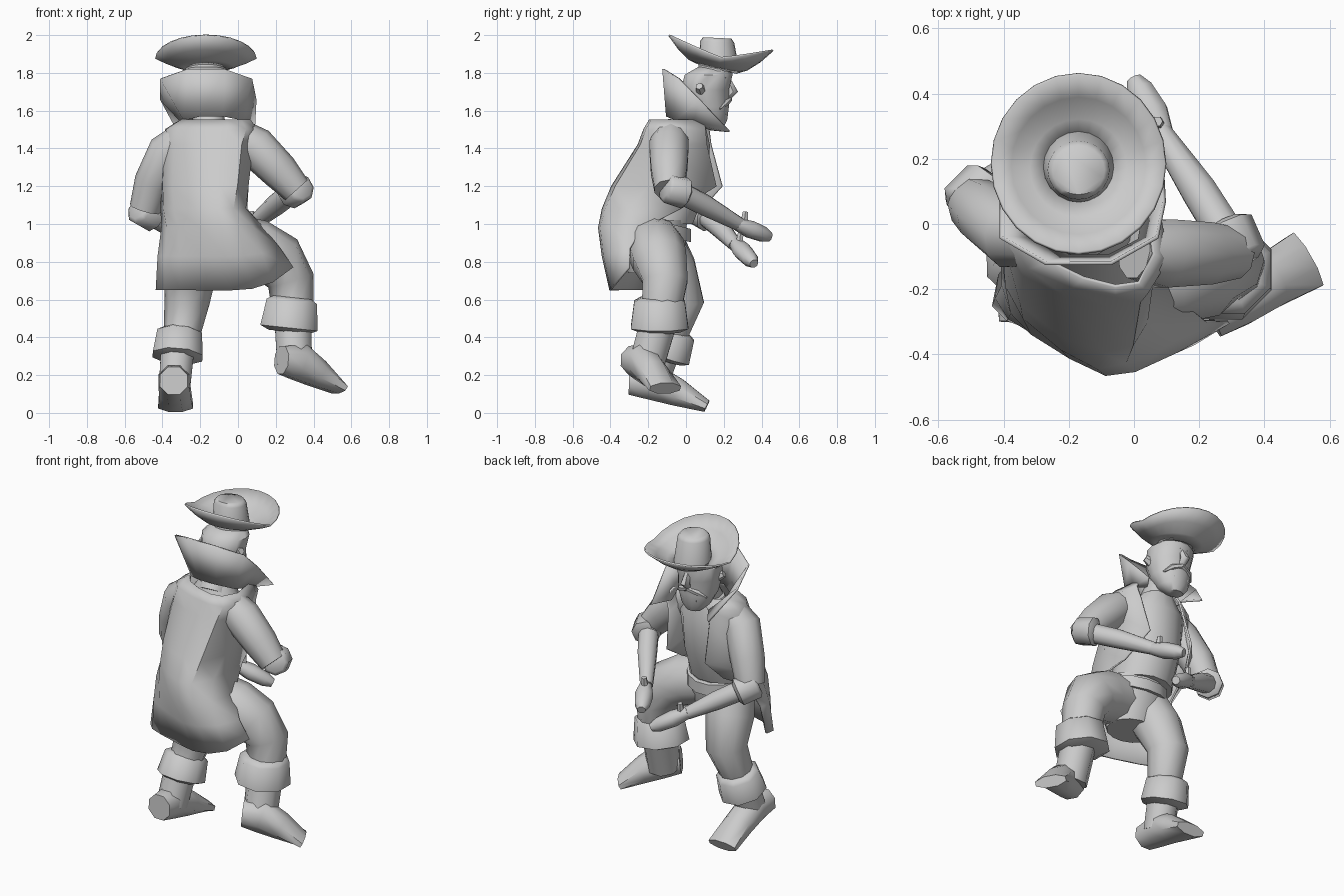
import bpy
import bmesh
from math import sin, cos, pi, radians
from mathutils import Vector

default_cube = bpy.data.objects.get("Cube")
if default_cube:
    bpy.data.objects.remove(default_cube)

material = bpy.data.materials.new("plain_grey")
material.use_nodes = True
grey = (0.6, 0.6, 0.6, 1)
material.diffuse_color = grey
material.node_tree.nodes["Principled BSDF"].inputs["Base Color"].default_value = grey
parts = []
middle = -.17  # x of the head and hat


def skin(name, rings, closed=True, thickness=0):
    """Join rings of points into a surface; sheets get a little thickness."""
    bm = bmesh.new()
    rows = [[bm.verts.new(point) for point in ring] for ring in rings]
    count = len(rows[0])
    for low, high in zip(rows, rows[1:]):
        for i in range(count if closed else count - 1):
            j = (i + 1) % count
            bm.faces.new((low[i], low[j], high[j], high[i]))
    if not thickness:
        bm.faces.new(rows[0])
        bm.faces.new(rows[-1])
    bmesh.ops.recalc_face_normals(bm, faces=bm.faces)
    mesh = bpy.data.meshes.new(name)
    bm.to_mesh(mesh)
    bm.free()
    mesh.materials.append(material)
    obj = bpy.data.objects.new(name, mesh)
    bpy.context.scene.collection.objects.link(obj)
    if thickness:
        solid = obj.modifiers.new("thickness", "SOLIDIFY")
        solid.thickness = thickness
        solid.offset = 0
    parts.append(obj)


def circle(sides, start=0):
    angles = [2 * pi * (i + start) / sides for i in range(sides)]
    return [(cos(angle), sin(angle)) for angle in angles]


def stack(name, x, rings, sides=14, tilt=0):
    """Level elliptical rings given as y, z, x radius, y radius."""
    skin(name, [[(x + rx * c, y + ry * s, z + tilt * ry * s) for c, s in circle(sides)]
                for y, z, rx, ry in rings])


def tube(name, path, across=(0, 1, 0), sides=10):
    """Rings square to a path given as x, y, z, radius and, if oval, height."""
    points = [Vector(station[:3]) for station in path]
    rings = []
    for i, (centre, station) in enumerate(zip(points, path)):
        along = (points[min(i + 1, len(points) - 1)] - points[max(i - 1, 0)]).normalized()
        side = Vector(across)
        side = (side - along * side.dot(along)).normalized()
        up = along.cross(side)
        rings.append([centre + side * station[3] * c + up * station[-1] * s
                      for c, s in circle(sides, .5)])
    skin(name, rings)


def rolled_cuff(name, top, bottom, top_radius, bottom_radius):
    """A turned-back band with both rims tucked in."""
    top, bottom = Vector(top), Vector(bottom)
    lip = (bottom - top) * .15
    tube(name, [(*(top - lip), top_radius * .75), (*top, top_radius),
                (*bottom, bottom_radius), (*(bottom + lip), bottom_radius * .7)], sides=8)


def flat_limb(name, start, end, profile):
    """A hand or foot; profile gives fraction, lift, half width, half height."""
    start, end = Vector(start), Vector(end)
    run = end - start
    path = [(*(start + run * t + Vector((0, 0, lift))), width, height)
            for t, lift, width, height in profile]
    tube(name, path, across=(-run.y, run.x, 0), sides=8)


# Shirt, hips and belt
stack("shirt", -.16, [(-.14, 1, .19, .18), (-.06, 1.2, .18, .18),
                      (0, 1.42, .18, .13), (.01, 1.54, .1, .09)])
stack("hips", -.13, [(-.18, .74, .15, .13), (-.17, .88, .2, .17), (-.16, 1.02, .19, .17)])
stack("belt", -.13, [(-.16, z, .2, .19) for z in (.95, 1.02)], tilt=-.25)

# Long coat, open at the front: its outline changes from body to tail downward
body_outline = [(-.4, 1), (-1, .45), (-.97, -.1), (-.75, -.5), (-.2, -.83),
                (.35, -1), (.75, -.93), (1, -.35), (.85, .9)]
tail_outline = [(-.97, .67), (-1, .25), (-.88, -.1), (-.65, -.37), (-.25, -.73),
                (.1, -1), (.4, -.95), (.7, -.72), (1, -.17)]
coat_rows = []
for x, y, z, rx, ry, blend, rise in [
        (-.12, -.04, 1.55, .18, .15, 0, 0), (-.14, -.05, 1.5, .24, .17, 0, 0),
        (-.16, -.06, 1.42, .235, .19, 0, 0),
        (-.175, -.1, 1.2, .225, .29, 0, 0), (-.17, -.16, 1.08, .235, .28, .4, 0),
        (-.13, -.25, .98, .27, .21, .75, 0), (-.1, -.27, .83, .32, .17, 1, .04),
        (-.07, -.28, .65, .36, .12, 1, .12)]:
    outline = [Vector(body).lerp(Vector(tail), blend)
               for body, tail in zip(body_outline, tail_outline)]
    coat_rows.append([(x + rx * p.x, y + ry * p.y, z + rise * max(p.x, 0) ** 3) for p in outline])
skin("coat", coat_rows, closed=False, thickness=.012)


# Tall turned-up collar, mirrored, with two front tips that lean to one side
def mirrored_band(half):
    return [(middle + side * x + (1.82 - z) ** 2 / 2, y, z)
            for side, points in ((-1, half[::-1]), (1, half)) for x, y, z in points]


collar_base = [(.06, -.1, 1.57), (.15, -.05, 1.55), (.16, .04, 1.53), (.13, .13, 1.5)]
collar_rim = [(.1, -.12, 1.82), (.24, -.04, 1.77), (.25, .07, 1.66), (.2, .23, 1.49)]
skin("collar", [mirrored_band(collar_base), mirrored_band(collar_rim)],
     closed=False, thickness=.012)

# Neck, head and nose
tube("neck", [(-.15, -.03, 1.48, .09), (-.16, .06, 1.62, .08)])
stack("head", middle, [(.16, 1.51, .05, .04), (.14, 1.55, .09, .08), (.12, 1.62, .12, .11),
                       (.1, 1.71, .13, .13), (.12, 1.79, .14, .13), (.15, 1.83, .09, .09)])
tube("nose", [(middle, .22, 1.77, .015), (middle, .25, 1.7, .03),
              (middle, .22, 1.67, .02)], sides=6)
tube("lower_lip", [(middle - .05, .2, 1.59, .015), (middle + .05, .2, 1.59, .015)], sides=6)

# Paired brows, moustache halves and ears; the figure looks toward +y
for name, side in (("left", -1), ("right", 1)):
    for piece, path in (
            ("brow", [(.02, .23, 1.77, .015), (.09, .2, 1.78, .012)]),
            ("moustache", [(0, .23, 1.66, .015), (.06, .21, 1.64, .018), (.1, .18, 1.61, .005)]),
            ("ear", [(.11, .08, 1.71, .03), (.145, .07, 1.73, .02)])):
        tube(name + "_" + piece, [(middle + side * x, y, z, r) for x, y, z, r in path], sides=6)

# Hat: crown and a wide brim swept up at the back and front
stack("hat_crown", middle, [(.175, 1.81, .11, .11), (.165, 1.965, .095, .09),
                            (.165, 1.985, .08, .075)], sides=20, tilt=-.05)
brim = []
for t in (0, .3, .65, 1):
    ring = []
    for c, s in circle(24):
        inner_height = 1.825 - .025 * s
        edge_height = 1.88 + .08 * abs(s) ** 1.1 - .04 * s
        ring.append((middle + c * (.1 + .167 * t), .165 + .02 * t + s * (.1 + .175 * t),
                     inner_height + (edge_height - inner_height) * t ** 1.6))
    brim.append(ring)
skin("hat_brim", brim, thickness=.01)

# Arms: sleeve, rolled cuff and forearm
tube("left_sleeve", [(-.26, -.04, 1.47, .09), (-.37, -.03, 1.38, .11),
                     (-.45, .03, 1.22, .1), (-.49, .06, 1.08, .085)])
rolled_cuff("left_sleeve_cuff", (-.52, .05, 1.08), (-.45, .12, 1.04), .085, .085)
tube("left_forearm", [(-.48, .09, 1.06, .06), (-.34, .18, .98, .055), (-.19, .26, .89, .037)])
tube("right_sleeve", [(0, -.08, 1.47, .09), (.09, -.09, 1.41, .11),
                      (.22, -.09, 1.28, .1), (.31, -.09, 1.18, .08)])
rolled_cuff("right_sleeve_cuff", (.33, -.1, 1.19), (.285, -.01, 1.165), .08, .085)
tube("right_forearm", [(.3, -.06, 1.18, .06), (.2, .1, 1.1, .057), (.08, .28, 1, .038)])

# Hands with thumbs raised
hand_profile = [(0, 0, .035, .035), (.4, 0, .055, .048), (.8, 0, .045, .042), (1, 0, .025, .025)]
for side, wrist, tip in (("left", (-.2, .26, .9), (-.01, .36, .79)),
                         ("right", (.09, .27, 1), (0, .445, .93))):
    flat_limb(side + "_hand", wrist, tip, hand_profile)
    root = Vector(wrist).lerp(Vector(tip), .2)
    tube(side + "_thumb", [(*root, .025), (*(root + Vector((0, .01, .08))), .016)], sides=6)

# Trouser legs
tube("left_trouser", [(-.2, -.17, .95, .14), (-.25, -.08, .76, .14),
                      (-.27, -.02, .59, .12), (-.3, -.09, .4, .095)])
tube("right_trouser", [(-.06, -.18, .91, .15), (.1, -.16, .87, .155), (.21, -.14, .81, .15),
                       (.28, -.11, .7, .125), (.29, -.13, .55, .11)])

# Boots: turned-down cuff, shaft and foot
rolled_cuff("left_boot_cuff", (-.31, -.07, .42), (-.32, -.11, .3), .128, .143)
rolled_cuff("right_boot_cuff", (.285, -.14, .59), (.27, -.14, .45), .145, .165)
tube("left_boot_shaft", [(-.32, -.12, .33, .095), (-.335, -.18, .15, .09)], sides=8)
tube("right_boot_shaft", [(.29, -.14, .5, .105), (.3, -.21, .25, .1)], sides=8)
foot_profile = [(0, .02, .08, .08), (.3, .05, .09, .105), (.62, .03, .09, .08), (1, 0, .1, .035)]
flat_limb("left_foot", (-.34, -.3, .15), (-.33, .11, .035), foot_profile)
flat_limb("right_foot", (.23, -.28, .26), (.53, -.11, .13), foot_profile)

# Smooth shading with the hard edges kept
bpy.ops.object.select_all(action="DESELECT")
for part in parts:
    part.select_set(True)
bpy.context.view_layer.objects.active = parts[0]
bpy.ops.object.shade_smooth_by_angle(angle=radians(55))
